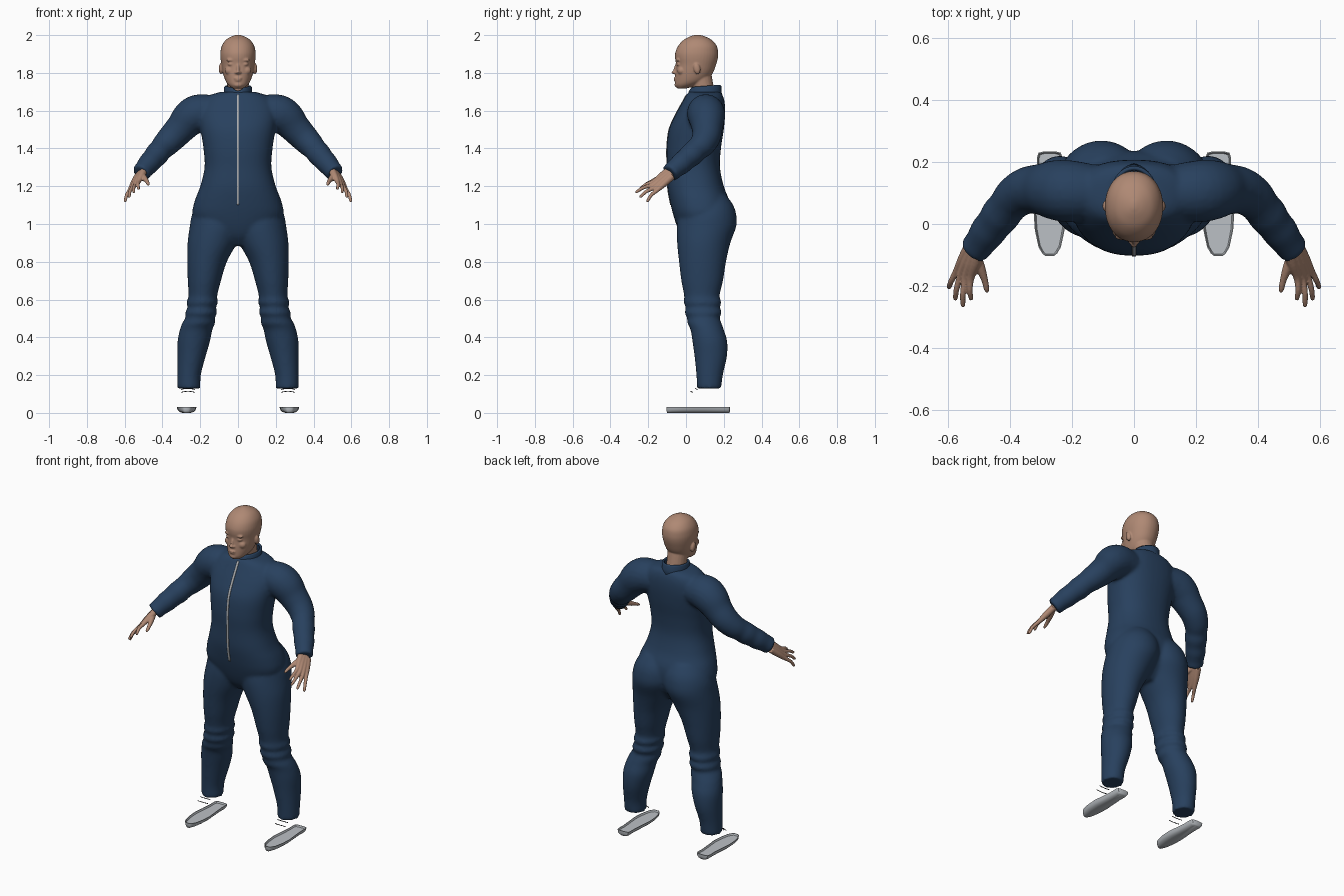
import bpy, bmesh, math
from mathutils import Vector, Matrix

cube = bpy.data.objects.get("Cube")
if cube:
    bpy.data.objects.remove(cube, do_unlink=True)


def material(name, r, g, b):
    m = bpy.data.materials.new(name)
    m.use_nodes = True
    m.diffuse_color = (r, g, b, 1)
    shader = next(n for n in m.node_tree.nodes if n.type == "BSDF_PRINCIPLED")
    shader.inputs["Base Color"].default_value = (r, g, b, 1)
    shader.inputs["Roughness"].default_value = 0.7
    return m


SKIN = material("skin", 0.43, 0.25, 0.175)
NAVY = material("navy cloth", 0.021, 0.052, 0.112)
GREY = material("zip grey", 0.42, 0.43, 0.44)
LIGHT = material("sole light grey", 0.5, 0.53, 0.56)
BLACK = material("lace black", 0.015, 0.015, 0.015)


def smooth_keys(keys, steps):
    """Catmull-Rom interpolation through tuples of any length."""
    out = []
    for i in range(len(keys) - 1):
        p0, p1 = Vector(keys[max(i - 1, 0)]), Vector(keys[i])
        p2, p3 = Vector(keys[i + 1]), Vector(keys[min(i + 2, len(keys) - 1)])
        for k in range(steps):
            t = k / steps
            out.append(p1 + (p2 - p0) * (t / 2) + (p0 * 2 - p1 * 5 + p2 * 4 - p3) * (t * t / 2)
                       + (p1 * 3 - p0 - p2 * 3 + p3) * (t ** 3 / 2))
    return out + [Vector(keys[-1])]


def skin_rings(bm, rings, closed=True):
    loops = [[bm.verts.new(p) for p in ring] for ring in rings]
    n = len(loops[0])
    for a, b in zip(loops, loops[1:]):
        for i in range(n):
            bm.faces.new((a[i], a[(i + 1) % n], b[(i + 1) % n], b[i]))
    if closed:
        bm.faces.new(loops[0])
        bm.faces.new(loops[-1])


def body(bm, keys, side=1, power=2.0, steps=5, n=40):
    """Horizontal sections: height, centre x, half width, front y, back y."""
    rings = []
    for z, cx, rx, front, back in smooth_keys(keys, steps):
        ring = []
        for i in range(n):
            a = 2 * math.pi * i / n
            c, s = math.cos(a), math.sin(a)
            c = math.copysign(abs(c) ** (2 / power), c)
            s = math.copysign(abs(s) ** (2 / power), s)
            ring.append((side * (cx + rx * c), (front + back) / 2 + (back - front) / 2 * s, z))
        rings.append(ring)
    skin_rings(bm, rings)


def limb(bm, keys, side=1, steps=4, n=20):
    """Round sections along a path: x, y, z, radius."""
    pts = smooth_keys(keys, steps)
    rings = []
    for i, p in enumerate(pts):
        tangent = (pts[min(i + 1, len(pts) - 1)] - pts[max(i - 1, 0)]).to_3d().normalized()
        u = tangent.cross(Vector((0.3, 1, 0.2))).normalized()
        v = tangent.cross(u)
        ring = []
        for k in range(n):
            a = 2 * math.pi * k / n
            q = p.to_3d() + (u * math.cos(a) + v * math.sin(a)) * p[3]
            ring.append((side * q.x, q.y, q.z))
        rings.append(ring)
    skin_rings(bm, rings)


def ball(bm, centre, size, tilt=0):
    m = Matrix.Translation(centre) @ Matrix.Rotation(tilt, 4, "X") @ Matrix.Diagonal((*size, 1))
    bmesh.ops.create_uvsphere(bm, u_segments=20, v_segments=12, radius=1, matrix=m)


def make(name, bm, mat, voxel=0, relax=4):
    bmesh.ops.recalc_face_normals(bm, faces=bm.faces)
    for f in bm.faces:
        f.smooth = True
    mesh = bpy.data.meshes.new(name)
    bm.to_mesh(mesh)
    bm.free()
    ob = bpy.data.objects.new(name, mesh)
    bpy.context.collection.objects.link(ob)
    mesh.materials.append(mat)
    if voxel:
        r = ob.modifiers.new("fuse", "REMESH")
        r.mode, r.voxel_size, r.use_smooth_shade = "VOXEL", voxel, True
        s = ob.modifiers.new("relax", "SMOOTH")
        s.factor, s.iterations = 0.5, relax
    return ob


# Overall: torso, legs and sleeves fused into one cloth shell
bm = bmesh.new()
body(bm, [(.885, 0, .06, .02, .15), (.93, 0, .13, -.02, .19), (.98, 0, .2, -.045, .22),
          (1.05, 0, .24, -.068, .235),
          (1.12, 0, .23, -.085, .23), (1.2, 0, .2, -.098, .2), (1.3, 0, .177, -.1, .18),
          (1.4, 0, .183, -.102, .185), (1.5, 0, .198, -.09, .2), (1.58, 0, .208, -.055, .207),
          (1.64, 0, .19, -.022, .205), (1.68, 0, .15, .0, .195), (1.7, 0, .09, .015, .18)],
     power=2.3)
for side in (1, -1):
    # leg with rounded seat and gathered folds around the knee
    body(bm, [(1.15, .09, .09, .04, .215), (1.1, .095, .125, .0, .25), (1.05, .101, .143, -.035, .266),
              (.99, .11, .145, -.048, .267),
              (.9, .136, .131, -.047, .235), (.8, .164, .105, -.037, .212), (.7, .178, .088, -.025, .196),
              (.62, .186, .076, -.01, .178), (.585, .189, .083, -.012, .188), (.56, .192, .075, -.002, .18),
              (.53, .195, .085, -.007, .19), (.505, .2, .078, .005, .178), (.475, .208, .087, .008, .188),
              (.44, .222, .086, .024, .2), (.38, .234, .086, .034, .218), (.3, .246, .075, .045, .217),
              (.2, .259, .062, .055, .195), (.13, .26, .061, .058, .187)], side)
    # sleeve with folds below the elbow
    limb(bm, [(.09, .1, 1.59, .085), (.2, .105, 1.588, .1), (.255, .11, 1.56, .097), (.3, .112, 1.51, .083),
              (.345, .108, 1.462, .076), (.385, .085, 1.42, .069), (.41, .055, 1.393, .062),
              (.43, .03, 1.368, .064), (.452, .0, 1.343, .058), (.472, -.025, 1.32, .058),
              (.495, -.058, 1.293, .051), (.515, -.085, 1.268, .05)], side)
suit = make("overall", bm, NAVY, voxel=0.01, relax=5)

# Stand-up collar, lower and notched at the front
bm = bmesh.new()
rings = []
for h, grow in ((-.035, .012), (0, 0), (.028, 0), (.036, -.006)):
    ring = []
    for i in range(48):
        a = 2 * math.pi * i / 48
        s = math.sin(a)
        notch = .02 * max(0, -s) ** 12 if h > 0 else 0
        ring.append(((.074 + grow) * math.cos(a), .1 + (.087 + grow) * s, 1.695 + h + .006 * s - notch))
    rings.append(ring)
skin_rings(bm, rings, closed=False)
make("collar", bm, NAVY).modifiers.new("thickness", "SOLIDIFY").thickness = 0.012

# Zip laid on the front of the overall
bm = bmesh.new()
rows = [[bm.verts.new((x, -.25, 1.1 + .585 * i / 60)) for x in (-.006, .006)] for i in range(61)]
for a, b in zip(rows, rows[1:]):
    bm.faces.new((a[0], a[1], b[1], b[0]))
zipper = make("zip", bm, GREY)
wrap = zipper.modifiers.new("lay on cloth", "SHRINKWRAP")
wrap.target, wrap.wrap_method, wrap.wrap_mode = suit, "PROJECT", "ABOVE_SURFACE"
wrap.use_project_y, wrap.use_positive_direction, wrap.offset = True, True, 0.003
zipper.modifiers.new("thickness", "SOLIDIFY").thickness = 0.003

# Bald head with neck and facial features
bm = bmesh.new()
body(bm, [(1.717, 0, .026, -.045, .0), (1.735, 0, .05, -.057, .06), (1.76, 0, .067, -.058, .11),
          (1.8, 0, .08, -.056, .142), (1.845, 0, .088, -.053, .16), (1.88, 0, .093, -.058, .169),
          (1.91, 0, .093, -.056, .17), (1.945, 0, .085, -.04, .162), (1.975, 0, .064, -.012, .135),
          (1.993, 0, .035, .022, .1), (2.002, 0, .006, .05, .07)], power=2.1)
limb(bm, [(0, .1, 1.66, .058), (0, .09, 1.72, .057), (0, .075, 1.79, .06)])
ball(bm, (0, -.06, 1.803), (.012, .017, .01))
ball(bm, (0, -.054, 1.823), (.009, .011, .032), -.25)
ball(bm, (0, -.057, 1.771), (.021, .009, .006))
ball(bm, (0, -.056, 1.761), (.018, .009, .006))
ball(bm, (0, -.047, 1.737), (.024, .014, .014))
for side in (1, -1):
    ball(bm, (side * .011, -.055, 1.801), (.008, .01, .007))
    ball(bm, (side * .034, -.042, 1.868), (.028, .011, .01))
    ball(bm, (side * .036, -.037, 1.846), (.019, .014, .01))
    ball(bm, (side * .042, -.024, 1.812), (.028, .022, .024))
    ball(bm, (side * .09, .058, 1.822), (.012, .018, .03), .2)
make("head", bm, SKIN, voxel=0.004, relax=6)

# Hands: palm, four spread fingers and a thumb
knuckles = [(.526, -.172, 1.224), (.543, -.174, 1.209), (.559, -.166, 1.194), (.572, -.152, 1.18)]
tips = [(.526, -.246, 1.185), (.553, -.268, 1.168), (.578, -.246, 1.142), (.599, -.208, 1.118)]
wrist = Vector((.513, -.08, 1.27))
for side, name in ((1, "left"), (-1, "right")):
    bm = bmesh.new()
    for i, (k, t) in enumerate(zip(knuckles, tips)):
        k, t = Vector(k), Vector(t)
        start = wrist + Vector((.011, .004, -.011)) * (i - 1.5)
        bend = k.lerp(t, .5) + Vector((.004, -.004, .004))
        limb(bm, [(*start, .02), (*start.lerp(k, .5), .018), (*k, .012), (*bend, .0092),
                  (*k.lerp(t, .9), .008), (*t, .004)], side, n=14)
    limb(bm, [(.512, -.1, 1.26, .018), (.496, -.14, 1.243, .016), (.482, -.18, 1.226, .011),
              (.476, -.208, 1.213, .009), (.474, -.222, 1.206, .004)], side, n=14)
    make(name + "_hand", bm, SKIN, voxel=0.0035, relax=2)

    # Shoe sole: shallow boat with a rounded underside and dished inside
    half = [(-.104, .014), (-.095, .024), (-.075, .036), (-.02, .048), (.04, .052), (.1, .046),
            (.17, .04), (.215, .041), (.23, .036), (.234, .02)]
    outline = [(w, y) for y, w in half] + [(-w, y) for y, w in reversed(half)]
    bm = bmesh.new()
    skin_rings(bm, [[(side * (.272 + x * kx), .065 + (y - .065) * ky, z) for x, y in outline]
                    for z, kx, ky in ((.003, .4, .97), (.008, .72, .985), (.018, .92, 1),
                                      (.034, 1, 1), (.034, .94, .98), (.024, .85, .96))])
    sole = make(name + "_sole", bm, LIGHT)
    sole.location.z = -.003
    sole.data.set_sharp_from_angle(angle=math.radians(50))

    # Laces floating above the instep
    curve = bpy.data.curves.new(name + "_laces", "CURVE")
    curve.dimensions, curve.bevel_depth, curve.bevel_resolution = "3D", 0.002, 1
    for z, y in ((.124, .05), (.109, .025)):
        line = curve.splines.new("POLY")
        line.points.add(8)
        for i, pt in enumerate(line.points):
            t = i / 4 - 1
            pt.co = (side * (.265 + .036 * t), y + .01 * t * t, z + .005 * (1 - t * t), 1)
    curve.materials.append(BLACK)
    bpy.context.collection.objects.link(bpy.data.objects.new(name + "_laces", curve))
